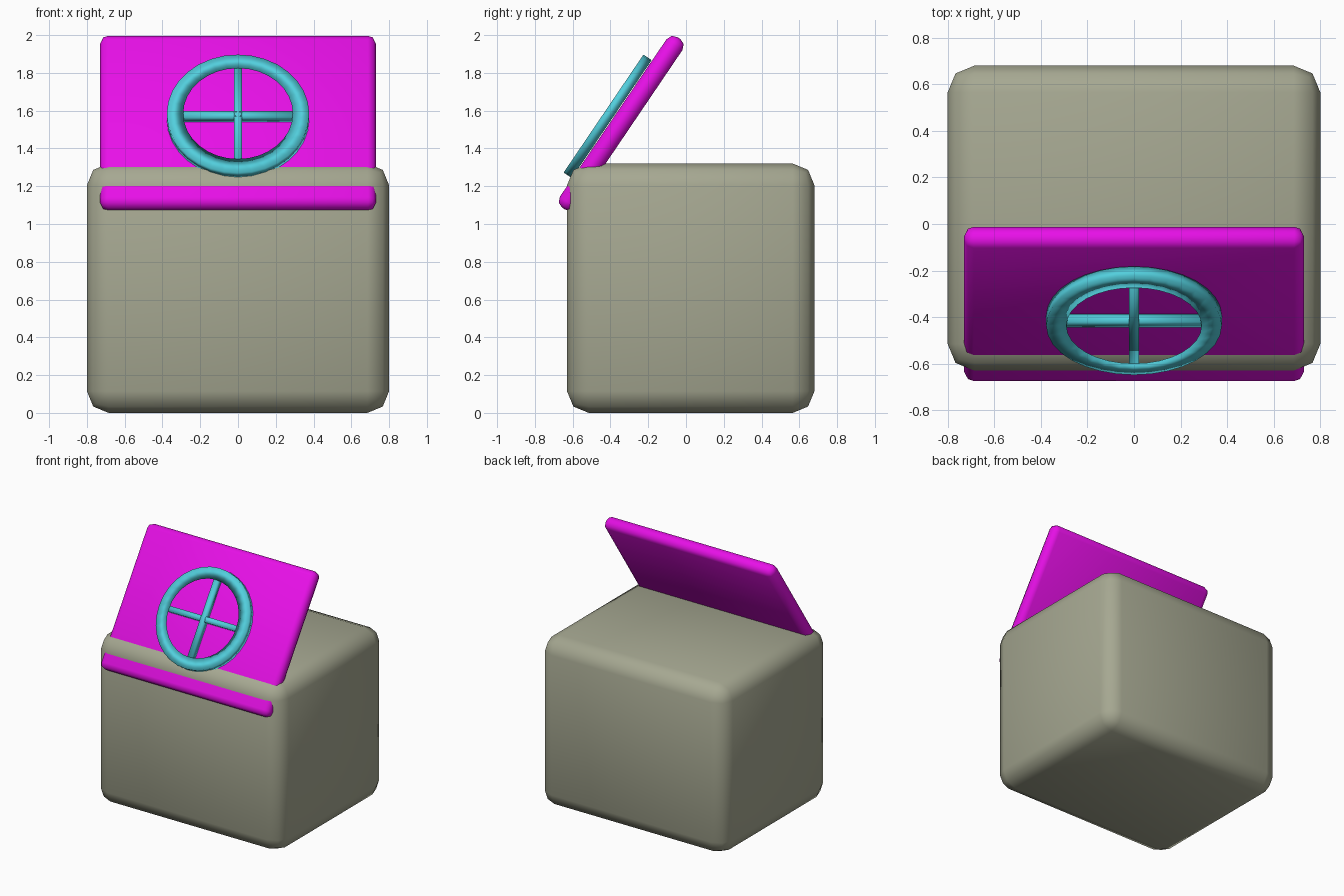
import bpy, bmesh, math
from mathutils import Matrix

if "Cube" in bpy.data.objects:
    bpy.data.objects.remove(bpy.data.objects["Cube"])

TILT = math.radians(55.9)          # slope of the leaning panel and wheel


def material(name, rgb):
    m = bpy.data.materials.new(name)
    m.diffuse_color = (*rgb, 1.0)
    m.use_nodes = True
    m.node_tree.nodes["Principled BSDF"].inputs["Base Color"].default_value = m.diffuse_color
    return m


OLIVE = material("grey_olive", (0.38, 0.39, 0.285))
MAGENTA = material("magenta", (0.80, 0.005, 0.80))
TEAL = material("teal", (0.085, 0.62, 0.72))


def finish(bm, name, mat, loc, tilt=0.0):
    bmesh.ops.recalc_face_normals(bm, faces=bm.faces)
    for f in bm.faces:
        f.smooth = True
    me = bpy.data.meshes.new(name)
    bm.to_mesh(me)
    bm.free()
    me.materials.append(mat)
    ob = bpy.data.objects.new(name, me)
    bpy.context.collection.objects.link(ob)
    ob.location = loc
    ob.rotation_euler = (tilt, 0, 0)
    return ob


def box(name, size, loc, mat, tilt=0.0, bevel=0.0):
    bm = bmesh.new()
    bmesh.ops.create_cube(bm, size=1, matrix=Matrix.Diagonal((*size, 1)))
    ob = finish(bm, name, mat, loc, tilt)
    if bevel:
        mod = ob.modifiers.new("rounded_edges", 'BEVEL')
        mod.width, mod.segments = bevel, 2
    return ob


# rounded body block
box("body", (1.6, 1.31, 1.32), (0, 0.025, 0.66), OLIVE, bevel=0.115)

# leaning panel sunk into the front top edge
box("panel", (1.46, 1.09, 0.102), (0, -0.343, 1.533), MAGENTA, TILT, 0.042)

# wheel rim: wedge section swept round the axis
HUB = (0, -0.415, 1.57)
SIDES = 32
SECTION = [(0.29, 0.026), (0.377, 0.026), (0.377, -0.026)]
bm = bmesh.new()
rings = []
for i in range(SIDES):
    a = 2 * math.pi * i / SIDES
    rings.append([bm.verts.new((r * math.cos(a), r * math.sin(a), h)) for r, h in SECTION])
for i in range(SIDES):
    p, q = rings[i], rings[(i + 1) % SIDES]
    for j in range(3):
        k = (j + 1) % 3
        bm.faces.new((p[j], q[j], q[k], p[k]))
finish(bm, "wheel_rim", TEAL, HUB, TILT)

# crossed spokes
box("spoke_across", (0.60, 0.042, 0.042), HUB, TEAL, TILT)
box("spoke_upright", (0.042, 0.60, 0.042), HUB, TEAL, TILT)
